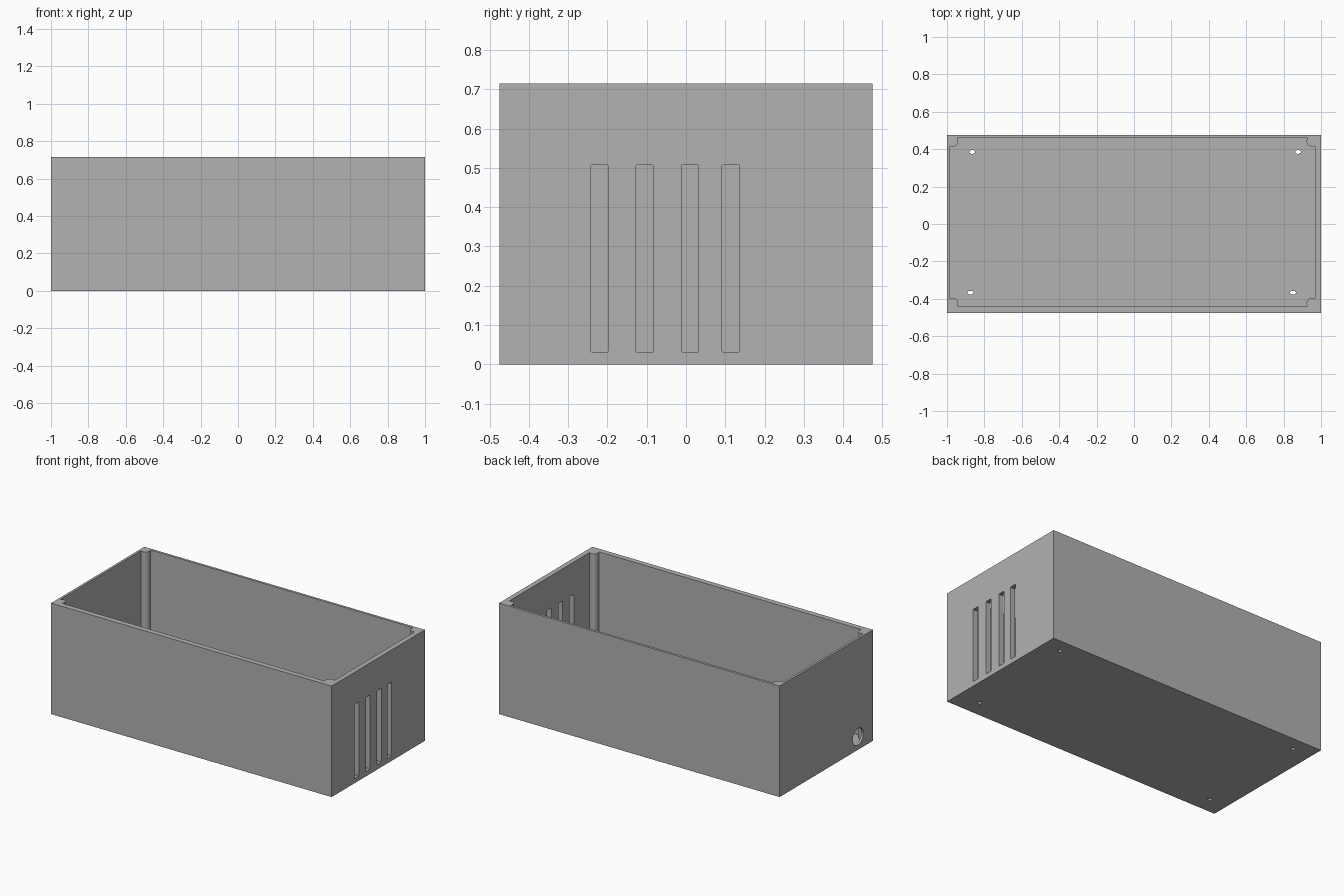
import bpy
import math

cube = bpy.data.objects.get("Cube")
if cube:
    bpy.data.objects.remove(cube, do_unlink=True)

grey = bpy.data.materials.new("plain grey")
grey.use_nodes = True
grey.diffuse_color = (0.445, 0.445, 0.445, 1)
grey.node_tree.nodes["Principled BSDF"].inputs["Base Color"].default_value = grey.diffuse_color


def activate(obj):
    bpy.ops.object.select_all(action="DESELECT")
    obj.select_set(True)
    bpy.context.view_layer.objects.active = obj


def box(name, low, high):
    centre = [(a + b) / 2 for a, b in zip(low, high)]
    bpy.ops.mesh.primitive_cube_add(size=1, location=centre)
    obj = bpy.context.object
    obj.name = name
    obj.scale = [b - a for a, b in zip(low, high)]
    bpy.ops.object.transform_apply(location=True, rotation=True, scale=True)
    obj.data.materials.append(grey)
    return obj


def cylinder(name, centre, radius, depth, rotation=(0, 0, 0), stretch=1):
    bpy.ops.mesh.primitive_cylinder_add(vertices=32, radius=radius, depth=depth,
                                        location=centre, rotation=rotation)
    obj = bpy.context.object
    obj.name = name
    obj.scale.x = stretch
    bpy.ops.object.transform_apply(location=True, rotation=True, scale=True)
    obj.data.materials.append(grey)
    return obj


def cut(target, cutter):
    mod = target.modifiers.new("cut", "BOOLEAN")
    mod.operation = "DIFFERENCE"
    mod.solver = "EXACT"
    mod.object = cutter
    activate(target)
    bpy.ops.object.modifier_apply(modifier=mod.name)
    bpy.data.objects.remove(cutter, do_unlink=True)


FLOOR, TOP = 0.03, 0.715
LEFT, RIGHT, FRONT, BACK = -0.985, 0.968, -0.44, 0.459

# Outer block
body = box("enclosure_body", (-1, -0.475, 0), (1, 0.475, TOP))

# Cavity that leaves a round post standing in every corner
cavity = box("cavity", (LEFT, FRONT, FLOOR), (RIGHT, BACK, 0.9))
for x, sx in ((LEFT, 1), (RIGHT, -1)):
    for y, sy in ((FRONT, 1), (BACK, -1)):
        cut(cavity, cylinder("post", (x + sx * 0.016, y + sy * 0.016, 0.4), 0.029, 2))
cut(body, cavity)

# Vent slots in one end wall
for y in (-0.22, -0.105, 0.01, 0.114):
    slot = box("slot", (0.9, y - 0.022, FLOOR + 0.0005), (1.1, y + 0.022, 0.508))
    bevel = slot.modifiers.new("round", "BEVEL")
    bevel.width = 0.003
    activate(slot)
    bpy.ops.object.modifier_apply(modifier=bevel.name)
    cut(body, slot)

# Cable hole in the other end wall
cut(body, cylinder("cable_hole", (-1, -0.323, 0.085), 0.054, 0.12, (0, math.pi / 2, 0)))

# Oval screw holes through the floor
for x, y in ((-0.865, 0.385), (0.877, 0.385), (-0.875, -0.367), (0.85, -0.367)):
    cut(body, cylinder("screw_hole", (x, y, 0), 0.01, 0.2, stretch=1.6))

activate(body)
bpy.ops.object.shade_smooth_by_angle(angle=math.radians(30))
